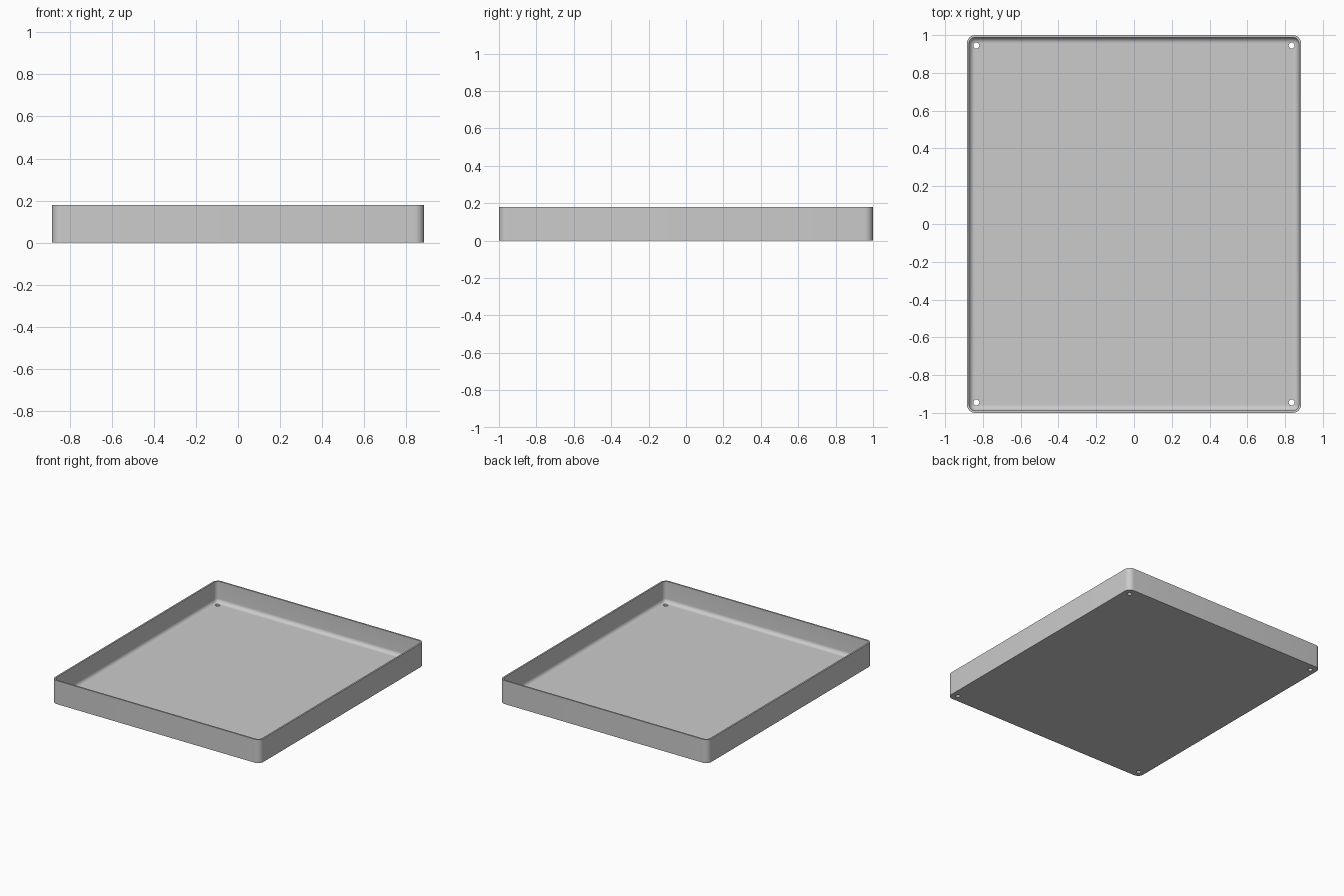
import bpy, bmesh, math

cube = bpy.data.objects.get("Cube")
if cube:
    bpy.data.objects.remove(cube, do_unlink=True)

HALF_X, HALF_Y, HEIGHT = 0.885, 1.0, 0.18
CORNER, WALL, FLOOR, FILLET = 0.045, 0.012, 0.018, 0.03
STEPS = 8

grey = bpy.data.materials.new("light_grey")
grey.use_nodes = True
colour = (0.6, 0.6, 0.6, 1)
grey.diffuse_color = colour
grey.node_tree.nodes["Principled BSDF"].inputs["Base Color"].default_value = colour


def rounded_ring(bm, inset, z):
    """Rounded rectangle of vertices, shrunk by inset."""
    radius = max(CORNER - inset, 0.002)
    cx, cy = HALF_X - inset - radius, HALF_Y - inset - radius
    ring = []
    for quarter, (sx, sy) in enumerate([(1, 1), (-1, 1), (-1, -1), (1, -1)]):
        for i in range(STEPS + 1):
            a = (quarter + i / STEPS) * math.pi / 2
            ring.append(bm.verts.new((sx * cx + radius * math.cos(a),
                                      sy * cy + radius * math.sin(a), z)))
    return ring


# Wall section: outside, rim, inside, then the fillet down to the floor
section = [(0, 0), (0, HEIGHT), (WALL, HEIGHT)]
for i in range(STEPS + 1):
    a = i / STEPS * math.pi / 2
    section.append((WALL + FILLET * (1 - math.cos(a)),
                    FLOOR + FILLET * (1 - math.sin(a))))

bm = bmesh.new()
rings = [rounded_ring(bm, inset, z) for inset, z in section]
for low, high in zip(rings, rings[1:]):
    n = len(low)
    for i in range(n):
        j = (i + 1) % n
        bm.faces.new((low[i], low[j], high[j], high[i]))
bm.faces.new(rings[0][::-1])
bm.faces.new(rings[-1])
bmesh.ops.recalc_face_normals(bm, faces=bm.faces)
mesh = bpy.data.meshes.new("tray")
bm.to_mesh(mesh)
bm.free()
mesh.materials.append(grey)
tray = bpy.data.objects.new("tray", mesh)
bpy.context.collection.objects.link(tray)

# Screw holes through the floor in each corner
cutters = []
for sx in (-1, 1):
    for sy in (-1, 1):
        bpy.ops.mesh.primitive_cylinder_add(vertices=32, radius=0.016, depth=0.2,
                                            location=(sx * 0.835, sy * 0.945, 0))
        cutter = bpy.context.object
        cutter.name = "hole_cutter"
        cutter.hide_render = True
        cutter.data.materials.append(grey)
        cut = tray.modifiers.new("screw_hole", "BOOLEAN")
        cut.operation, cut.solver, cut.object = "DIFFERENCE", "EXACT", cutter
        cutters.append(cutter)

# Apply the holes, then shade the curves smooth
bpy.ops.object.select_all(action="DESELECT")
tray.select_set(True)
bpy.context.view_layer.objects.active = tray
for name in [m.name for m in tray.modifiers]:
    bpy.ops.object.modifier_apply(modifier=name)
for cutter in cutters:
    bpy.data.objects.remove(cutter, do_unlink=True)
bpy.ops.object.shade_smooth_by_angle(angle=math.radians(30))
